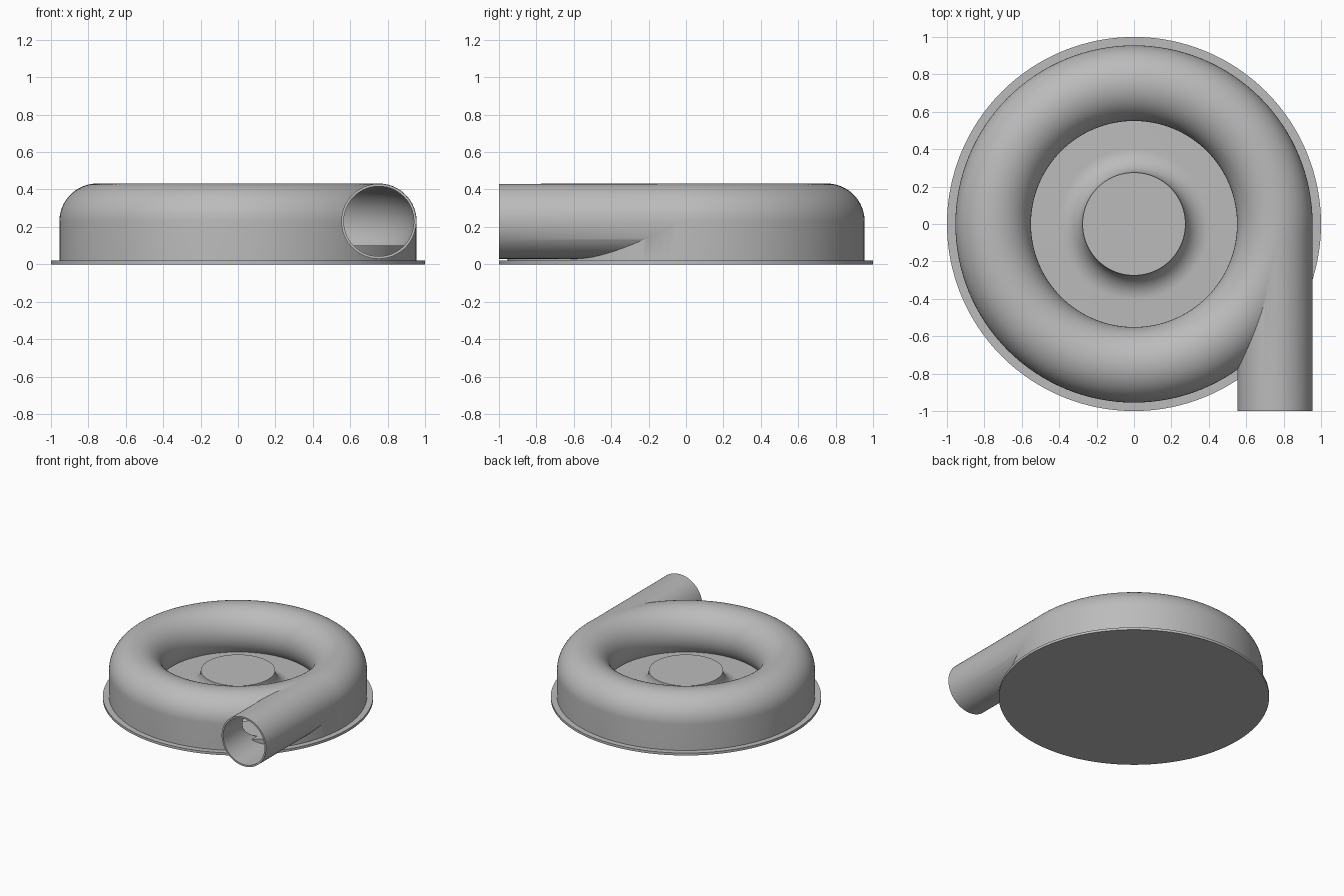
import bpy, bmesh
from math import pi, sin, cos, radians
from mathutils import Matrix, Vector

if "Cube" in bpy.data.objects:
    bpy.data.objects.remove(bpy.data.objects["Cube"], do_unlink=True)

SEG = 128
RING_R, TUBE_R, BORE_R, MID_Z = 0.753, 0.202, 0.187, 0.23
FLOOR_Z = 0.1

grey = bpy.data.materials.new("plain grey")
grey.use_nodes = True
colour = (0.5, 0.5, 0.5, 1)
grey.diffuse_color = colour
grey.node_tree.nodes["Principled BSDF"].inputs["Base Color"].default_value = colour


def finish(name, bm):
    bmesh.ops.remove_doubles(bm, verts=bm.verts, dist=1e-5)
    bmesh.ops.recalc_face_normals(bm, faces=bm.faces)
    mesh = bpy.data.meshes.new(name)
    bm.to_mesh(mesh)
    bm.free()
    mesh.materials.append(grey)
    obj = bpy.data.objects.new(name, mesh)
    bpy.context.collection.objects.link(obj)
    return obj


def revolve(name, profile, closed):
    """Spin an (r, z) profile about the z axis."""
    bm = bmesh.new()
    verts = [bm.verts.new((r, 0, z)) for r, z in profile]
    edges = [bm.edges.new(p) for p in zip(verts, verts[1:])]
    if closed:
        edges.append(bm.edges.new((verts[-1], verts[0])))
    bmesh.ops.spin(bm, geom=verts + edges, cent=(0, 0, 0), axis=(0, 0, 1),
                   angle=2 * pi, steps=SEG, use_merge=True)
    return finish(name, bm)


def pipe(name, radius, y0, y1):
    """Solid round bar along y at the outlet position."""
    bm = bmesh.new()
    place = Matrix.Translation(Vector((RING_R, (y0 + y1) / 2, MID_Z)))
    bmesh.ops.create_cone(bm, cap_ends=True, segments=96, radius1=radius,
                          radius2=radius, depth=y1 - y0,
                          matrix=place @ Matrix.Rotation(pi / 2, 4, "X"))
    return finish(name, bm)


def arc(cx, cz, radius, a0, a1, steps):
    return [(cx + radius * cos(radians(a0 + (a1 - a0) * i / steps)),
             cz + radius * sin(radians(a0 + (a1 - a0) * i / steps)))
            for i in range(steps + 1)]


def boolean(target, tool, operation):
    mod = target.modifiers.new(operation.lower(), "BOOLEAN")
    mod.object, mod.operation, mod.solver = tool, operation, "EXACT"
    bpy.context.view_layer.objects.active = target
    bpy.ops.object.modifier_apply(modifier=mod.name)
    bpy.data.objects.remove(tool, do_unlink=True)


# Ring housing: straight outer wall, rounded top, tube curling in to the floor
ring = arc(RING_R, MID_Z, TUBE_R, 0, 225, 50)
housing = revolve("scroll_housing", [(RING_R + TUBE_R, 0.01)] + ring
                  + [(ring[-1][0], 0.01)], True)

# Tangential outlet, then hollow out both pipe and ring
boolean(housing, pipe("outlet_pipe", 0.2005, -1.0, 0.01), "UNION")
boolean(housing, revolve("ring_cavity", arc(RING_R, MID_Z, BORE_R + 0.001, 0, 352.5, 47), True),
        "DIFFERENCE")
boolean(housing, pipe("outlet_bore", BORE_R, -1.1, 0.0), "DIFFERENCE")

# Raised floor sweeping up into the flat central hub
HUB_R, HUB_H = 0.275, 0.13
flare = arc(HUB_R + HUB_H, FLOOR_Z + HUB_H, HUB_H, 270, 180, 16)
hub = revolve("floor_and_hub", [(0, 0.01), (0.94, 0.01), (0.94, FLOOR_Z)]
              + flare + [(0, FLOOR_Z + HUB_H)], False)

# Base flange
flange = revolve("base_flange", [(0, 0), (1, 0), (1, 0.02), (0, 0.02)], False)

bpy.ops.object.select_all(action="DESELECT")
for obj in (housing, hub, flange):
    obj.select_set(True)
bpy.context.view_layer.objects.active = housing
bpy.ops.object.shade_smooth_by_angle(angle=radians(30))
